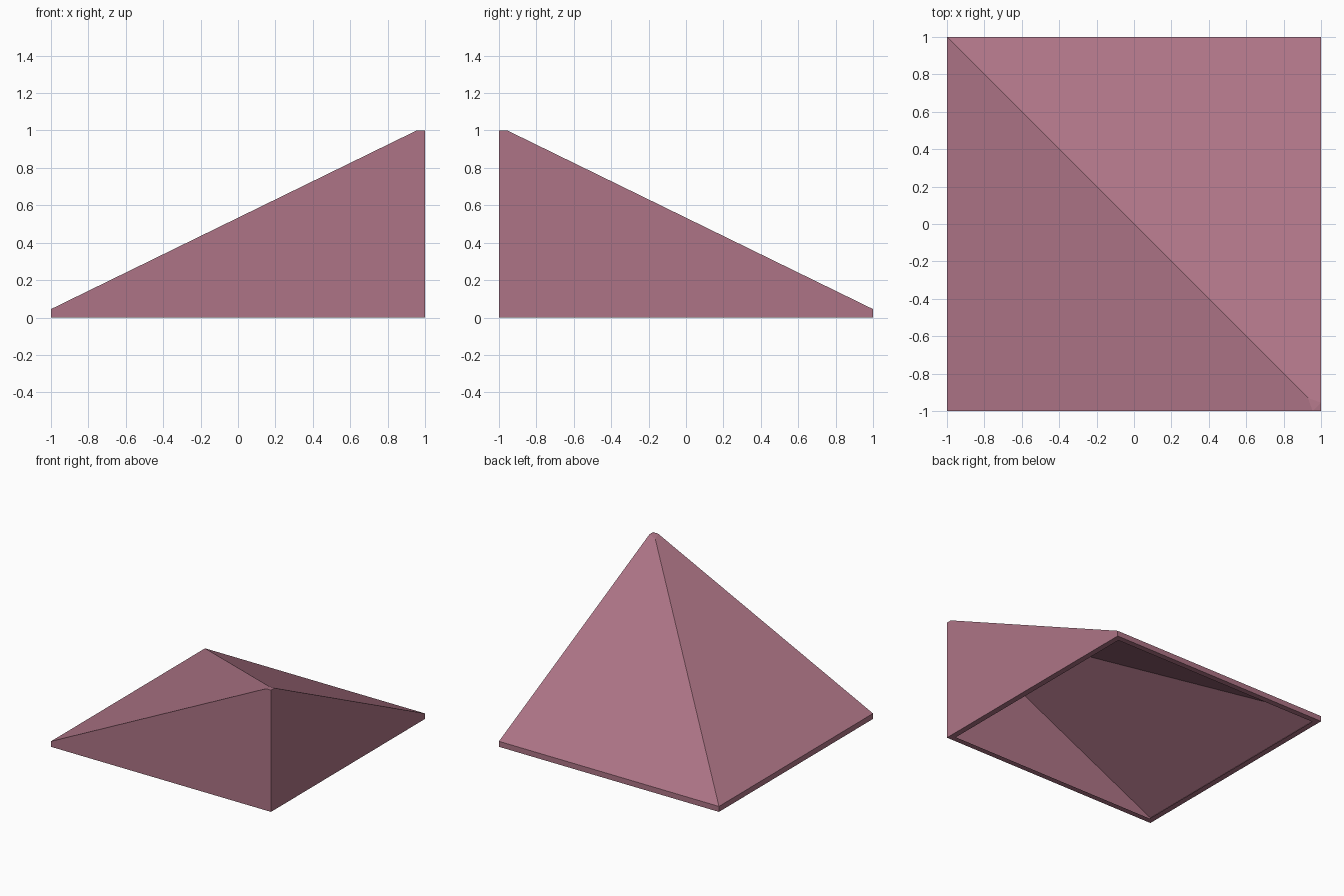
import bpy
import bmesh
from mathutils import Vector

cube = bpy.data.objects.get("Cube")
if cube:
    bpy.data.objects.remove(cube, do_unlink=True)

EAVE = 0.045     # height of the low edge
TIP = 0.955      # where the slopes reach full height
HIP = 0.93       # where the hip ends below the tip
RIM = 0.047      # width of the flat frame underneath

mat = bpy.data.materials.new("dusty_rose")
mat.use_nodes = True
colour = (0.42, 0.175, 0.238, 1)
mat.diffuse_color = colour
bsdf = mat.node_tree.nodes["Principled BSDF"]
bsdf.inputs["Base Color"].default_value = colour
bsdf.inputs["Roughness"].default_value = 0.8


def mirrored(face):
    """Reflect a face across the hip diagonal, keeping it facing outward."""
    return [Vector((-p.y, -p.x, p.z)) for p in reversed(face)]


def build(name, half, shared=()):
    bm = bmesh.new()
    for face in [*half, *map(mirrored, half), *shared]:
        bm.faces.new([bm.verts.new(p) for p in face])
    bmesh.ops.remove_doubles(bm, verts=bm.verts, dist=1e-4)
    mesh = bpy.data.meshes.new(name)
    bm.to_mesh(mesh)
    bm.free()
    mesh.materials.append(mat)
    obj = bpy.data.objects.new(name, mesh)
    bpy.context.collection.objects.link(obj)


# Ground corners: low outer, hip foot and the corner below the tip
low, foot, tall = Vector((-1, -1, 0)), Vector((-1, 1, 0)), Vector((1, -1, 0))
rise = Vector((0, 0, EAVE))
top = Vector((1, -1, 1))
shoulder = Vector((TIP, -1, 1))
shoulder_2 = Vector((1, -TIP, 1))
hip_end = Vector((HIP, -HIP, EAVE + (HIP + 1) * (1 - EAVE) / (TIP + 1)))

# Hollow roof corner: upright wall, low fascia and slope, plus the blunted tip
build("roof_corner", [
    [low, tall, top, shoulder, low + rise],
    [foot, low, low + rise, foot + rise],
    [foot + rise, low + rise, shoulder, hip_end],
], [
    [shoulder, shoulder_2, hip_end],
    [shoulder, top, shoulder_2],
])

# Flat frame around the open underside
inner = 1 - RIM
build("bottom_rim", [
    [low, foot, foot * inner, low * inner],
    [tall, low, low * inner, tall * inner],
])
